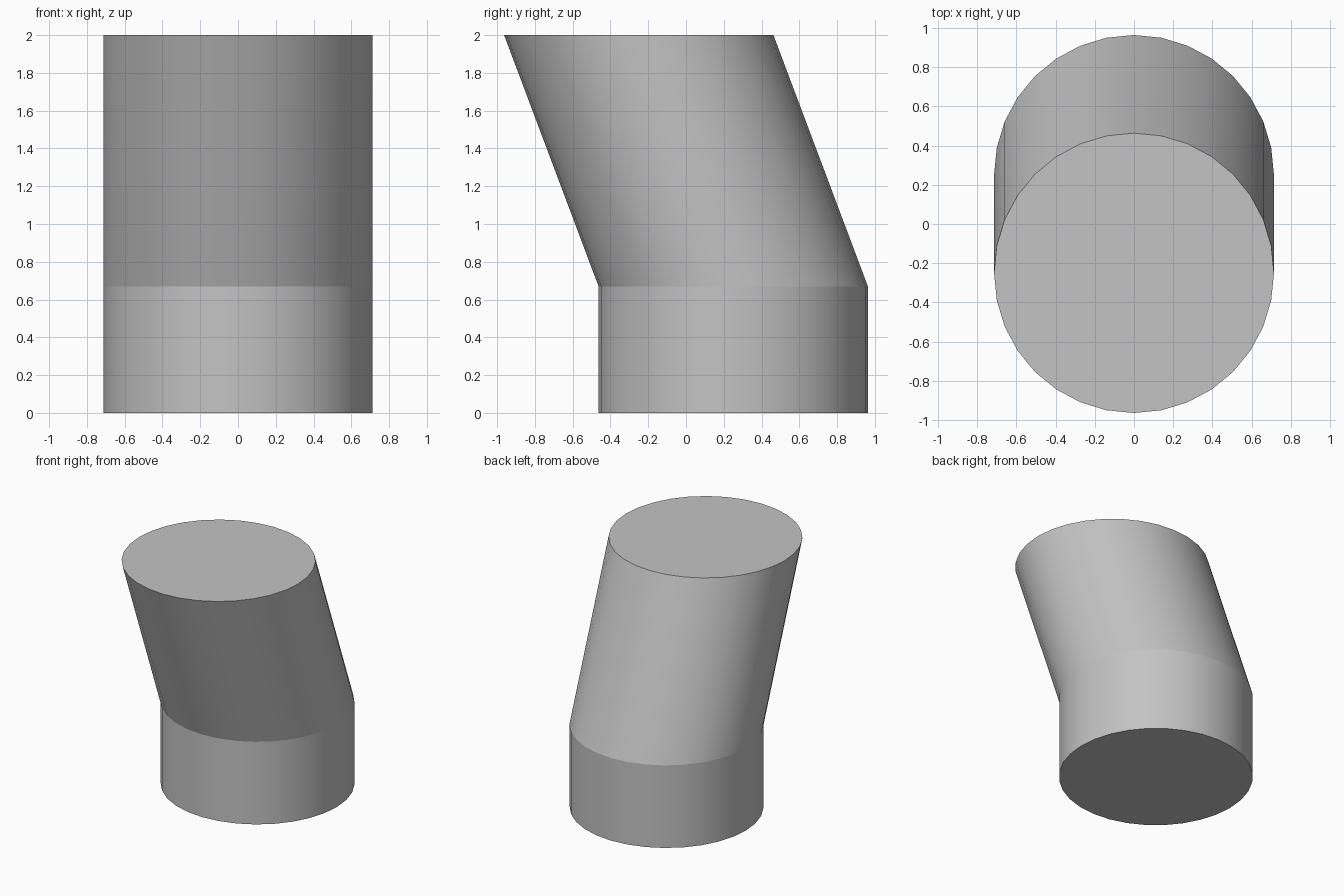
import bpy
import bmesh
from math import radians

cube = bpy.data.objects.get("Cube")
if cube:
    bpy.data.objects.remove(cube, do_unlink=True)

SIDES = 32
RADIUS = 0.713
BEND_Z = 0.67
# Centre line of the bent pipe as (y, z)
PATH = [(0.25, 0), (0.25, BEND_Z), (-0.25, 2)]

grey = bpy.data.materials.new("plain grey")
grey.use_nodes = True
colour = (0.55, 0.55, 0.55, 1)
grey.diffuse_color = colour
grey.node_tree.nodes["Principled BSDF"].inputs["Base Color"].default_value = colour

# Horizontal rings along the path, bridged and capped
bm = bmesh.new()
rings = []
for y, z in PATH:
    ring = bmesh.ops.create_circle(bm, segments=SIDES, radius=RADIUS)["verts"]
    bmesh.ops.translate(bm, verts=ring, vec=(0, y, z))
    rings.append(ring)
for low, high in zip(rings, rings[1:]):
    for i in range(SIDES):
        j = (i + 1) % SIDES
        bm.faces.new((low[i], low[j], high[j], high[i]))
bm.faces.new(rings[0])
bm.faces.new(rings[-1])
bmesh.ops.recalc_face_normals(bm, faces=bm.faces)

mesh = bpy.data.meshes.new("bent_cylinder")
bm.to_mesh(mesh)
bm.free()
mesh.materials.append(grey)
pipe = bpy.data.objects.new("bent_cylinder", mesh)
bpy.context.collection.objects.link(pipe)

# Smooth sides with crisp rims and a crisp bend
bpy.context.view_layer.objects.active = pipe
pipe.select_set(True)
bpy.ops.object.shade_smooth_by_angle(angle=radians(30))
for edge in mesh.edges:
    if all(abs(mesh.vertices[v].co.z - BEND_Z) < 0.001 for v in edge.vertices):
        edge.use_edge_sharp = True
